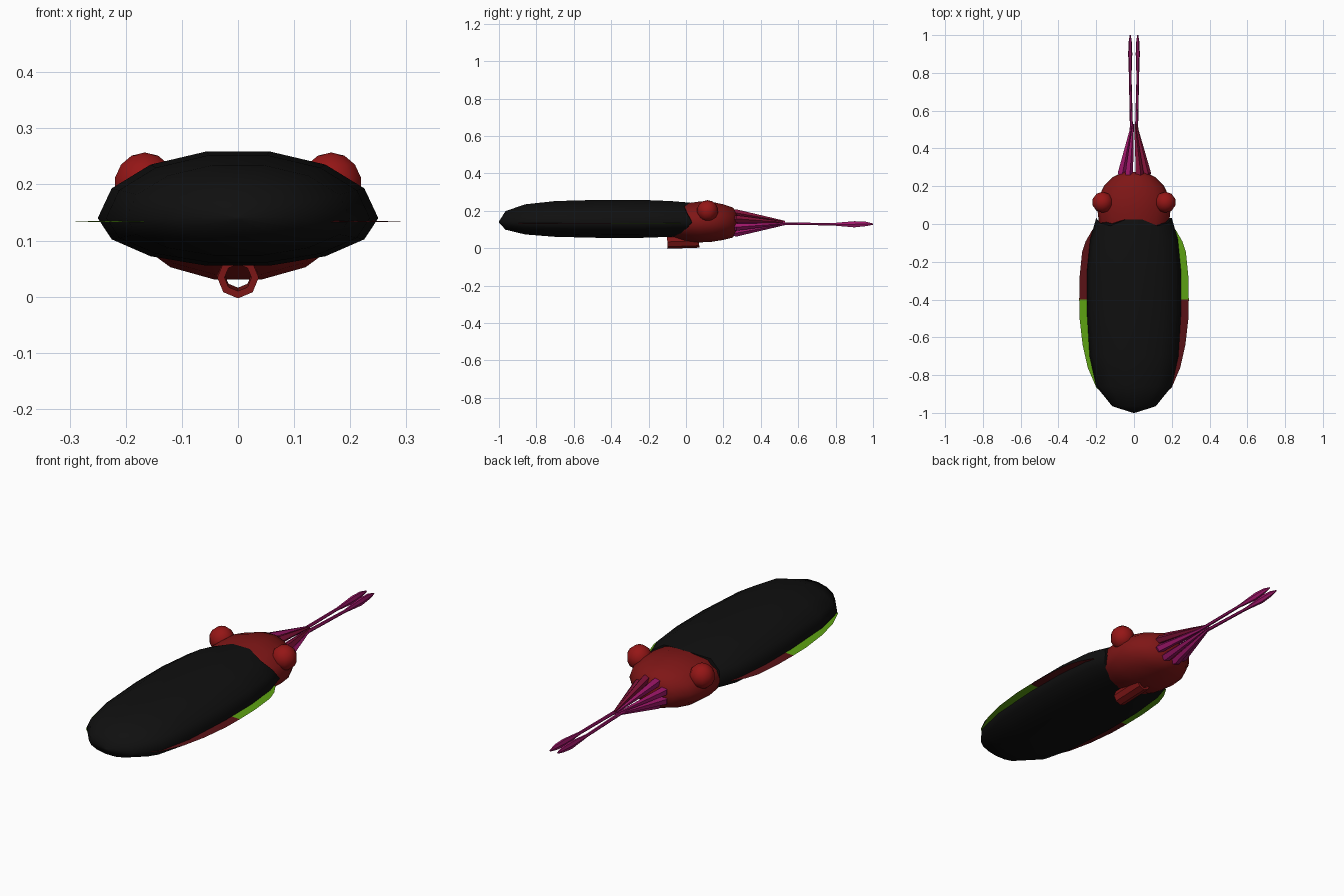
import bpy, math
from mathutils import Vector

if "Cube" in bpy.data.objects:
    bpy.data.objects.remove(bpy.data.objects["Cube"], do_unlink=True)

MID = 0.135   # height of the body axis


def material(name, rgb):
    m = bpy.data.materials.new(name)
    m.use_nodes = True
    color = (*rgb, 1)
    m.diffuse_color = color
    m.node_tree.nodes["Principled BSDF"].inputs["Base Color"].default_value = color
    return m


black = material("mantle black", (0.005, 0.005, 0.005))
red = material("head red", (0.21, 0.008, 0.008))
eye_red = material("eye red", (0.30, 0.008, 0.008))
maroon = material("fin maroon", (0.10, 0.006, 0.008))
green = material("fin green", (0.11, 0.36, 0.006))
magenta = material("arm magenta", (0.34, 0.008, 0.14))
crimson = material("arm crimson", (0.22, 0.006, 0.04))


def smooth(obj, angle):
    bpy.ops.object.select_all(action="DESELECT")
    obj.select_set(True)
    bpy.context.view_layer.objects.active = obj
    bpy.ops.object.shade_smooth_by_angle(angle=math.radians(angle))


def mesh_object(name, verts, faces, mats):
    mesh = bpy.data.meshes.new(name)
    mesh.from_pydata(verts, [], faces)
    for m in mats:
        mesh.materials.append(m)
    obj = bpy.data.objects.new(name, mesh)
    bpy.context.collection.objects.link(obj)
    return obj


def loft(name, rings, mat, angle):
    """Skin a list of equal rings along +y and close both ends."""
    n = len(rings[0])
    verts = [v for ring in rings for v in ring]
    faces = [(r * n + i, r * n + (i + 1) % n, r * n + n + (i + 1) % n, r * n + n + i)
             for r in range(len(rings) - 1) for i in range(n)]
    faces += [tuple(reversed(range(n))), tuple(range(len(verts) - n, len(verts)))]
    faces = [tuple(reversed(f)) for f in faces]
    obj = mesh_object(name, verts, faces, [mat])
    smooth(obj, angle)
    return obj


def oval(y, width, up, down, sides=14, wave=0.0, z=0.14):
    """Oval ring with separate upper and lower heights and an optional wavy edge."""
    ring = []
    for i in range(sides):
        a = math.tau * i / sides
        s = math.sin(a)
        ring.append((width * math.cos(a), y + wave * math.cos(4 * a),
                     z + s * (up if s > 0 else down)))
    return ring


# Mantle, with a scalloped rim around the head
mantle = [(-1, 0.004, 0.003, 0.003), (-0.965, 0.115, 0.06, 0.042),
          (-0.86, 0.2, 0.097, 0.068), (-0.7, 0.235, 0.115, 0.081),
          (-0.45, 0.25, 0.122, 0.087), (-0.25, 0.249, 0.122, 0.087),
          (-0.08, 0.232, 0.115, 0.081)]
rings = [oval(*r) for r in mantle] + [oval(0.01, 0.2, 0.106, 0.076, wave=0.022)]
loft("mantle", rings, black, 70)

# Head
head = [(-0.1, 0.15, 0.085, 0.07), (0.0, 0.185, 0.102, 0.103),
        (0.07, 0.193, 0.112, 0.112), (0.14, 0.187, 0.11, 0.108),
        (0.2, 0.16, 0.097, 0.098), (0.25, 0.11, 0.08, 0.085),
        (0.275, 0.06, 0.05, 0.05)]
loft("head", [oval(*r) for r in head], red, 60)

# Eyes
for side, label in ((1, "left"), (-1, "right")):
    bpy.ops.mesh.primitive_uv_sphere_add(segments=10, ring_count=7, radius=0.057,
                                         location=(side * 0.166, 0.115, 0.2))
    eye = bpy.context.object
    eye.name = label + "_eye"
    eye.data.materials.append(eye_red)
    smooth(eye, 45)

# Siphon: short open tube under the head
bpy.ops.mesh.primitive_cylinder_add(vertices=8, radius=0.037, depth=0.17, end_fill_type="NOTHING",
                                    location=(0, -0.015, 0.037),
                                    rotation=(math.radians(92), 0, 0))
siphon = bpy.context.object
siphon.name = "siphon"
siphon.data.materials.append(red)
wall = siphon.modifiers.new("wall", "SOLIDIFY")
wall.thickness = 0.013
wall.offset = -1

# Fins: thin wedges, two-toned along the length, tones swapped underneath
outline = [(0.13, -0.93), (0.2, -0.865), (0.245, -0.76), (0.272, -0.64), (0.288, -0.5),
           (0.29, -0.4), (0.288, -0.28), (0.275, -0.15), (0.255, -0.09), (0.22, -0.03)]
for side, label in ((1, "left"), (-1, "right")):
    verts, faces = [], []
    for x, y in outline:
        verts += [(side * 0.129, y, 0.14), (side * x, y, 0.1335), (side * 0.129, y, 0.132)]
    for i in range(len(outline) - 1):
        a, b = 3 * i, 3 * i + 3
        for p, q in ((0, 1), (1, 2), (2, 0)):
            f = (a + p, a + q, b + q, b + p)
            faces.append(f if side > 0 else f[::-1])
    last = len(verts)
    faces += [(0, 2, 1), (last - 3, last - 2, last - 1)]
    fin = mesh_object(label + "_fin", verts, faces, [maroon, green])
    for p in fin.data.polygons:
        forward = p.center.y > -0.4
        underside = p.normal.z < 0
        p.material_index = int(forward ^ underside ^ (side < 0))


def tapered_arm(name, points, mat, sides=5):
    """Arm along +y through (x, y, z, half width, half height) points."""
    rings = []
    for x, y, z, w, h in points:
        rings.append([(x + w * math.cos(math.tau * i / sides), y,
                       z + h * math.sin(math.tau * i / sides)) for i in range(sides)])
    return loft(name, rings, mat, 30)


# Eight short arms converging to a point
for i in range(8):
    a = math.tau * (i + 0.5) / 8
    c, s = math.cos(a), math.sin(a)
    mat = crimson if c > 0 and s > 0 else magenta
    tapered_arm("arm_%d" % (i + 1),
                [(0.055 * c, 0.22, MID + 0.05 * s, 0.018, 0.016),
                 (0.073 * c, 0.27, MID + 0.058 * s, 0.023, 0.02),
                 (0.012 * c, 0.53, MID + 0.008 * s, 0.004, 0.004)], mat)

# Two long feeding tentacles with flattened clubs
for side, label in ((1, "left"), (-1, "right")):
    x = side * 0.02
    tapered_arm(label + "_tentacle",
                [(side * 0.03, 0.24, MID, 0.008, 0.008), (x * 0.7, 0.52, 0.132, 0.008, 0.008),
                 (x, 0.78, 0.128, 0.007, 0.007), (x, 0.9, 0.128, 0.011, 0.019),
                 (x, 0.96, 0.13, 0.009, 0.014), (x, 1.0, 0.129, 0.003, 0.004)], magenta, 6)
